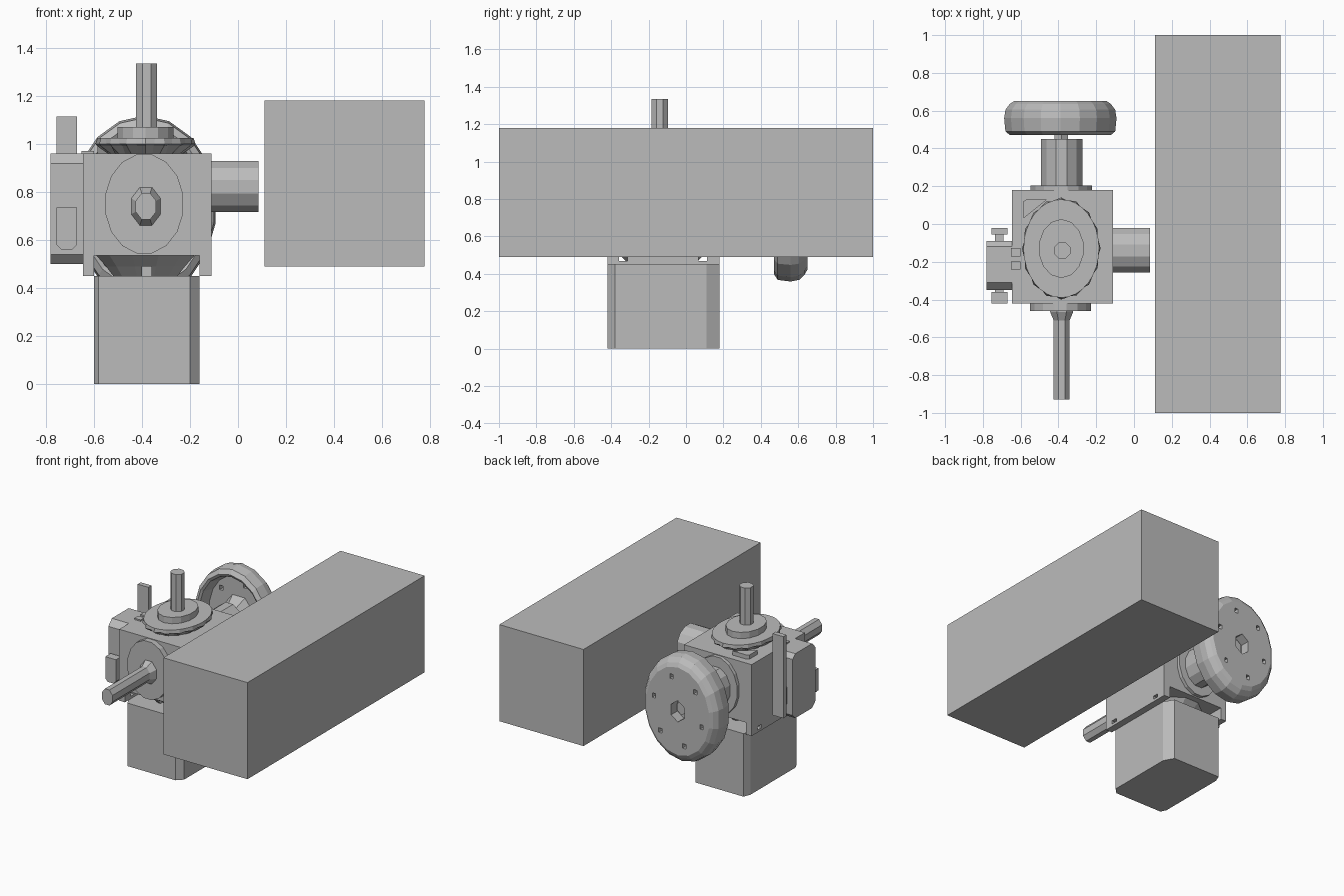
import bpy, bmesh, math

cube = bpy.data.objects.get("Cube")
if cube:
    bpy.data.objects.remove(cube, do_unlink=True)

GREY = (0.5, 0.5, 0.5, 1)
metal = bpy.data.materials.new("grey_metal")
metal.use_nodes = True
metal.diffuse_color = GREY
metal.node_tree.nodes["Principled BSDF"].inputs["Base Color"].default_value = GREY

# Common axis of the valve body
CX, CY, CZ = -0.385, -0.13, 0.75


def place(axis, a, b, t):
    return {"x": (t, a, b), "y": (a, t, b), "z": (a, b, t)}[axis]


def loft(name, axis, rings):
    """Skin a stack of (offset, outline) rings and cap both ends."""
    bm = bmesh.new()
    loops = [[bm.verts.new(place(axis, a, b, t)) for a, b in pts] for t, pts in rings]
    n = len(loops[0])
    for lo, hi in zip(loops, loops[1:]):
        for i in range(n):
            j = (i + 1) % n
            bm.faces.new((lo[i], lo[j], hi[j], hi[i]))
    bm.faces.new(loops[0])
    bm.faces.new(loops[-1])
    bmesh.ops.recalc_face_normals(bm, faces=bm.faces)
    mesh = bpy.data.meshes.new(name)
    bm.to_mesh(mesh)
    bm.free()
    mesh.materials.append(metal)
    obj = bpy.data.objects.new(name, mesh)
    bpy.context.collection.objects.link(obj)
    return obj


def oval(centre, ra, rb, n, turn=0.5):
    angles = [2 * math.pi * (i + turn) / n for i in range(n)]
    return [(centre[0] + ra * math.cos(w), centre[1] + rb * math.sin(w)) for w in angles]


def lathe(name, axis, centre, ratio, profile, n, turn=0.5):
    """Profile of (offset, radius); ratio stretches the second direction."""
    return loft(name, axis, [(t, oval(centre, r, r * ratio, n, turn)) for t, r in profile])


def box(name, x, y, z):
    corners = [(x[0], y[0]), (x[1], y[0]), (x[1], y[1]), (x[0], y[1])]
    return loft(name, "z", [(z[0], corners), (z[1], corners)])


def prism(name, axis, pts, t0, t1):
    return loft(name, axis, [(t0, pts), (t1, pts)])


def cut(target, cutter):
    cutter.hide_render = True
    mod = target.modifiers.new("cut", "BOOLEAN")
    mod.operation, mod.solver, mod.object = "DIFFERENCE", "EXACT", cutter
    bpy.context.view_layer.update()
    result = bpy.data.meshes.new_from_object(
        target.evaluated_get(bpy.context.evaluated_depsgraph_get()))
    target.modifiers.clear()
    target.data = result
    bpy.data.objects.remove(cutter, do_unlink=True)


# Large control housing
box("control_housing", (0.11, 0.775), (-1, 1), (0.49, 1.18))

# Valve body with an open channel below and bolt holes in its side walls
body = box("valve_body", (-0.645, -0.11), (-0.42, 0.18), (0.45, 0.96))
cut(body, box("channel", (-0.6, -0.16), (-0.6, 0.4), (0.4, 0.535)))
for y in (-0.335, 0.09):
    cut(body, box("bolt_hole", (-0.8, 0), (y - 0.022, y + 0.022), (0.468, 0.492)))

# Tapered coupling inside the channel
coupling = lathe("lower_coupling", "z", (CX, CY), 1.3,
                 [(0.44, 0.13), (0.49, 0.17), (0.54, 0.215)], 12)
cut(coupling, box("coupling_slot", (-0.4, -0.36), (-0.6, 0.4), (0.45, 0.49)))

# Motor block with chamfered uprights
prism("motor_block", "z",
      [(-0.58, -0.42), (-0.2, -0.42), (-0.16, -0.38), (-0.16, 0.11),
       (-0.2, 0.18), (-0.58, 0.18), (-0.6, 0.13), (-0.6, -0.38)], 0, 0.45)

# Top bevelled plate with a notched underside, collar and shaft
plate = []
for t, r, dip in ((0.955, 0.15, 0), (0.99, 0.2, 0.03), (1.0, 0.208, 0.012), (1.025, 0.2, 0)):
    ring = []
    for i in range(32):
        w = math.tau * i / 32
        rr = r - dip * (i % 2)
        ring.append((CX + rr * math.cos(w), CY + rr * 1.3 * math.sin(w)))
    plate.append((t, ring))
loft("top_plate", "z", plate)
prism("top_plate_tab", "z", [(-0.585, 0.03), (-0.585, 0.12), (-0.57, 0.13), (-0.46, 0.13)],
      0.955, 0.99)
lathe("top_collar", "z", (CX, CY), 1.3, [(1.02, 0.12), (1.07, 0.12)], 14)
lathe("top_shaft", "z", (-0.38, -0.14), 1, [(1.06, 0.047), (1.335, 0.047)], 8)

# Front flange and tapered shaft
lathe("front_flange", "y", (-0.39, CZ), 1.27, [(-0.41, 0.165), (-0.46, 0.165)], 16)
lathe("front_shaft", "y", (-0.383, 0.74), 1.3,
      [(-0.45, 0.066), (-0.465, 0.066), (-0.51, 0.046), (-0.93, 0.046)], 8)

# Rear flange, bearing tube and spindle
lathe("rear_flange", "y", (-0.385, CZ), 1.27, [(0.17, 0.165), (0.205, 0.165)], 16)
lathe("bearing_tube", "y", (-0.383, 0.745), 1.27, [(0.2, 0.113), (0.45, 0.113)], 12)
lathe("wheel_spindle", "y", (-0.385, 0.74), 1.27, [(0.44, 0.04), (0.6, 0.04)], 6)

# Dished handwheel with a hub, six small holes and a hexagonal bore
HUB = (-0.39, 0.738)
wheel = lathe("handwheel", "y", HUB, 1.255,
              [(0.565, 0.09), (0.565, 0.235), (0.48, 0.255), (0.47, 0.27),
               (0.49, 0.295), (0.56, 0.302), (0.605, 0.295), (0.635, 0.272), (0.65, 0.25)], 18)
lathe("wheel_hub", "y", HUB, 1.27, [(0.47, 0.075), (0.49, 0.09), (0.57, 0.13)], 8)
cut(wheel, lathe("bore", "y", HUB, 1.27, [(0.58, 0.06), (0.7, 0.06)], 6))
for a, b in oval(HUB, 0.195, 0.245, 6, 0.25):
    cut(wheel, lathe("wheel_hole", "y", (a, b), 1.27, [(0.5, 0.018), (0.7, 0.018)], 4))

# Side stub facing the control housing
lathe("side_stub", "x", (-0.14, 0.822), 0.9, [(-0.12, 0.122), (0.085, 0.122)], 12)

# Switch box with chamfered front edges
prism("switch_box", "x",
      [(-0.35, 0.54), (-0.31, 0.5), (-0.12, 0.5), (-0.09, 0.53),
       (-0.09, 0.93), (-0.12, 0.96), (-0.31, 0.96), (-0.35, 0.918)], -0.78, -0.64)
for y in (-0.22, -0.15):
    box("switch_clip", (-0.65, -0.6), (y - 0.022, y + 0.022), (0.94, 0.97))

# Push button with a rounded lower end
prism("push_button", "y",
      [(-0.755, 0.735), (-0.755, 0.58), (-0.735, 0.56),
       (-0.69, 0.56), (-0.67, 0.58), (-0.67, 0.735)], -0.42, -0.36)
box("button_stem", (-0.735, -0.69), (-0.37, -0.34), (0.6, 0.7))

# Tall lever on the rear of the switch box
box("lever", (-0.755, -0.67), (-0.055, -0.02), (0.53, 1.113))
box("lever_pivot", (-0.735, -0.69), (-0.1, -0.05), (0.6, 0.72))
